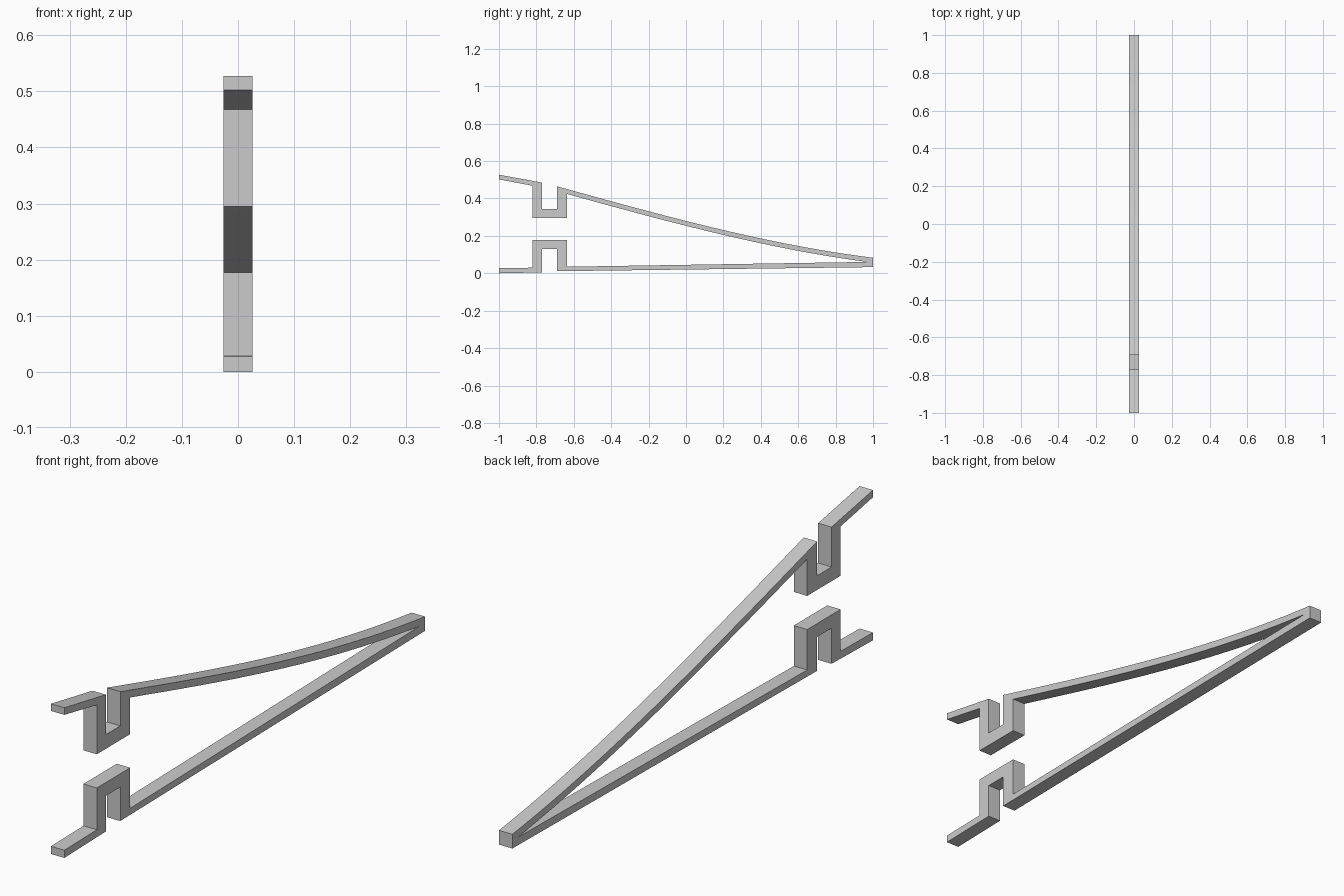
import bpy
import bmesh

if "Cube" in bpy.data.objects:
    bpy.data.objects.remove(bpy.data.objects["Cube"], do_unlink=True)

HALF_WIDTH = 0.026
THICKNESS = 0.026
STEPS = 24

grey = bpy.data.materials.new("light grey")
grey.use_nodes = True
colour = (0.6, 0.6, 0.6, 1)
grey.diffuse_color = colour
grey.node_tree.nodes["Principled BSDF"].inputs["Base Color"].default_value = colour


def arm_height(y):
    """Top edge of the curved arm: a cubic easing down to the tip."""
    t = (y + 0.69) / 1.69
    s = 1 - t
    return 0.465 * s**3 + 3 * 0.309 * s * s * t + 3 * 0.153 * s * t * t + 0.083 * t**3


def arm_edge(start, end, drop):
    ys = [start + (end - start) * i / STEPS for i in range(STEPS + 1)]
    return [(y, arm_height(y) - drop) for y in ys]


# Closed side profile (y, z), walked around the whole clip
upper_top = [(-1, 0.527), (-0.77, 0.485), (-0.77, 0.345), (-0.69, 0.345)]
upper_top += arm_edge(-0.69, 1, 0)
lower_bottom = [(1, 0.033), (-0.69, 0.011), (-0.69, 0.13), (-0.77, 0.13),
                (-0.77, 0.005), (-1, 0)]
lower_top = [(-1, 0.027), (-0.82, 0.03), (-0.82, 0.177), (-0.635, 0.177),
             (-0.635, 0.035)]
upper_bottom = arm_edge(0.97, -0.635, THICKNESS)
upper_bottom += [(-0.635, 0.295), (-0.82, 0.295), (-0.82, 0.468), (-1, 0.502)]
profile = upper_top + lower_bottom + lower_top + upper_bottom

# Extrude the profile across the width
bm = bmesh.new()
face = bm.faces.new([bm.verts.new((-HALF_WIDTH, y, z)) for y, z in profile])
extruded = bmesh.ops.extrude_face_region(bm, geom=[face], use_keep_orig=True)
moved = [v for v in extruded["geom"] if isinstance(v, bmesh.types.BMVert)]
bmesh.ops.translate(bm, verts=moved, vec=(2 * HALF_WIDTH, 0, 0))
bmesh.ops.recalc_face_normals(bm, faces=bm.faces)

mesh = bpy.data.meshes.new("spring_clip")
bm.to_mesh(mesh)
bm.free()
mesh.materials.append(grey)
clip = bpy.data.objects.new("spring_clip", mesh)
bpy.context.collection.objects.link(clip)

# Smooth the bend while keeping the corners crisp
bpy.context.view_layer.objects.active = clip
clip.select_set(True)
bpy.ops.object.shade_smooth_by_angle(angle=0.5)
